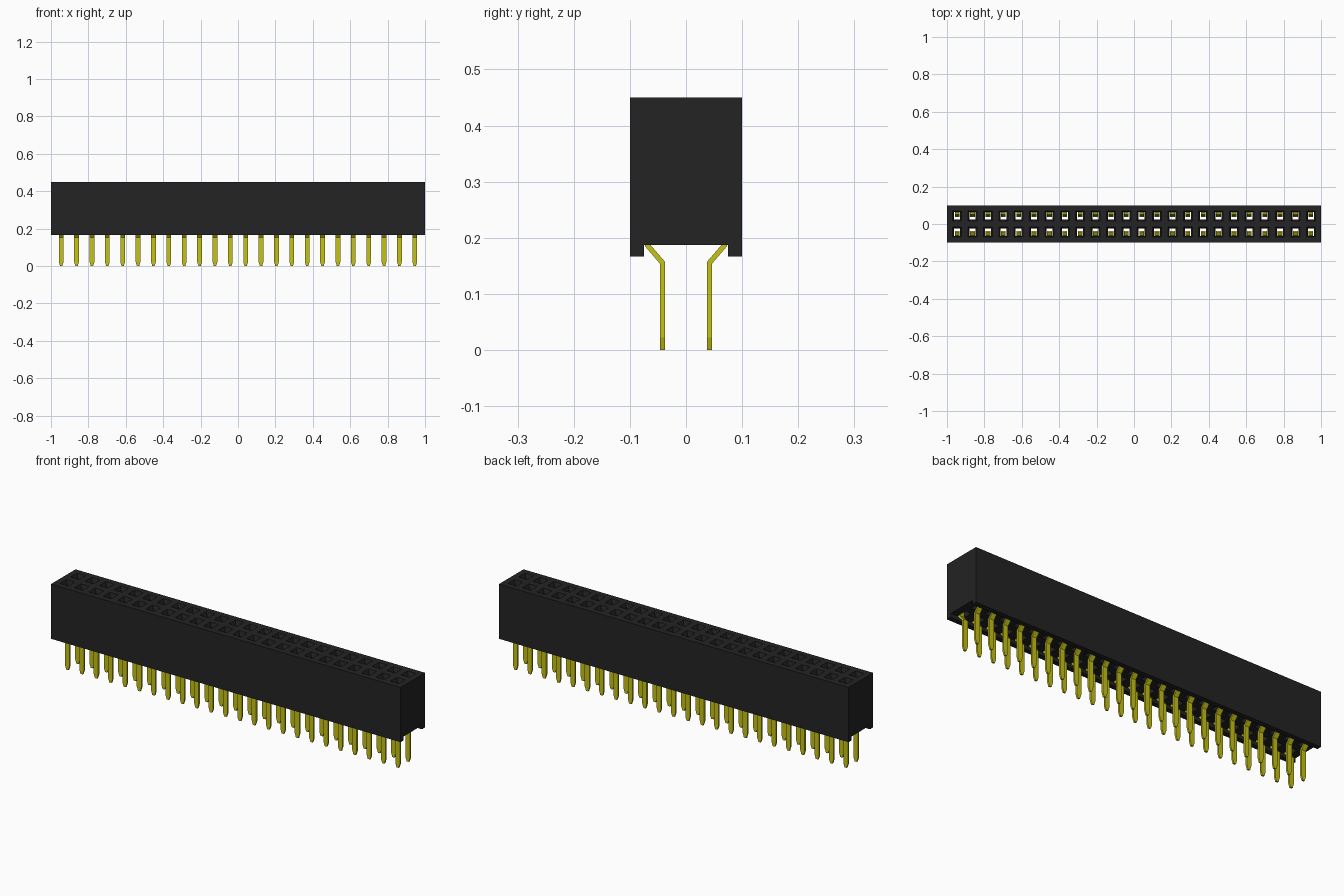
import bpy, bmesh
from mathutils import Vector

cube = bpy.data.objects.get("Cube")
if cube:
    bpy.data.objects.remove(cube, do_unlink=True)

COUNT, PITCH = 24, 0.0822
ROW_Y = 0.0415
TOP, CEILING, RIM = 0.45, 0.187, 0.167
HALF_Y, INNER_Y = 0.1, 0.075


def material(name, color, rough):
    m = bpy.data.materials.new(name)
    m.use_nodes = True
    m.diffuse_color = (*color, 1)
    bsdf = m.node_tree.nodes["Principled BSDF"]
    bsdf.inputs["Base Color"].default_value = (*color, 1)
    bsdf.inputs["Roughness"].default_value = rough
    return m


def finish(bm, name, mat):
    bmesh.ops.remove_doubles(bm, verts=bm.verts, dist=0.0001)
    bmesh.ops.recalc_face_normals(bm, faces=bm.faces)
    mesh = bpy.data.meshes.new(name)
    bm.to_mesh(mesh)
    bm.free()
    mesh.materials.append(mat)
    return mesh


def place(name, mesh):
    obj = bpy.data.objects.new(name, mesh)
    bpy.context.collection.objects.link(obj)
    return obj


def face(bm, points):
    bm.faces.new([bm.verts.new(p) for p in points])


def rect(x0, x1, y0, y1, z):
    return [(x0, y0, z), (x1, y0, z), (x1, y1, z), (x0, y1, z)]


def loft(bm, rings):
    for a, b in zip(rings, rings[1:]):
        for i in range(4):
            j = (i + 1) % 4
            face(bm, [a[i], a[j], b[j], b[i]])


black = material("black plastic", (0.017, 0.017, 0.017), 0.6)
gold = material("yellow metal", (0.56, 0.54, 0.008), 0.4)
centers = [(i - (COUNT - 1) / 2) * PITCH for i in range(COUNT)]

# Housing: one socket cell per contact, with chamfered mouth and open bottom
bm = bmesh.new()
rim_profile = [(HALF_Y, TOP), (HALF_Y, RIM), (INNER_Y, RIM), (INNER_Y, CEILING)]
for side in (-1, 1):
    for i, cx in enumerate(centers):
        x0 = -1 if i == 0 else cx - PITCH / 2
        x1 = 1 if i == COUNT - 1 else cx + PITCH / 2

        def ring(half, y0, y1, z):
            return rect(cx - half, cx + half, side * y0, side * y1, z)

        loft(bm, [
            rect(x0, x1, 0, side * HALF_Y, TOP),
            ring(0.024, 0.017, 0.070, TOP),
            ring(0.016, 0.023, 0.063, 0.43),
            ring(0.016, 0.023, 0.063, 0.41),
            ring(0.016, 0.019, 0.0745, 0.41),
            ring(0.016, 0.019, 0.0745, CEILING),
            rect(x0, x1, 0, side * INNER_Y, CEILING),
        ])
        # outer wall and bottom rim
        for (ya, za), (yb, zb) in zip(rim_profile, rim_profile[1:]):
            face(bm, [(x0, side * ya, za), (x1, side * ya, za),
                      (x1, side * yb, zb), (x0, side * yb, zb)])
    # end walls
    for x in (-1, 1):
        outline = [(0, TOP)] + rim_profile + [(0, CEILING)]
        face(bm, [(x, side * y, z) for y, z in outline])
place("housing", finish(bm, "housing", black))

# Contact pin: flat bent strip, (y, z, half width), tapered at the tip
path = [(ROW_Y, 0, 0.006), (ROW_Y, 0.022, 0.013), (ROW_Y, 0.155, 0.013),
        (0.069, 0.187, 0.013), (0.069, 0.23, 0.013),
        (0.047, 0.37, 0.013), (0.057, 0.405, 0.013)]
THICK = 0.0045
pts = [Vector((y, z)) for y, z, w in path]
bm = bmesh.new()
rings = []
for i, p in enumerate(pts):
    before = (p - pts[i - 1]).normalized() if i else (pts[1] - p).normalized()
    after = (pts[i + 1] - p).normalized() if i < len(pts) - 1 else before
    tangent = (before + after).normalized()
    offset = Vector((tangent.y, -tangent.x)) * THICK / tangent.dot(before)
    a, b, w = p - offset, p + offset, path[i][2]
    rings.append([(-w, *a), (w, *a), (w, *b), (-w, *b)])
loft(bm, rings)
face(bm, rings[0])
face(bm, rings[-1])
pin_mesh = finish(bm, "contact_pin", gold)

for i, cx in enumerate(centers):
    back = place(f"back_pin_{i + 1}", pin_mesh)
    back.location.x = cx
    front = place(f"front_pin_{i + 1}", pin_mesh)
    front.location.x = cx
    front.rotation_euler.z = 3.14159265
